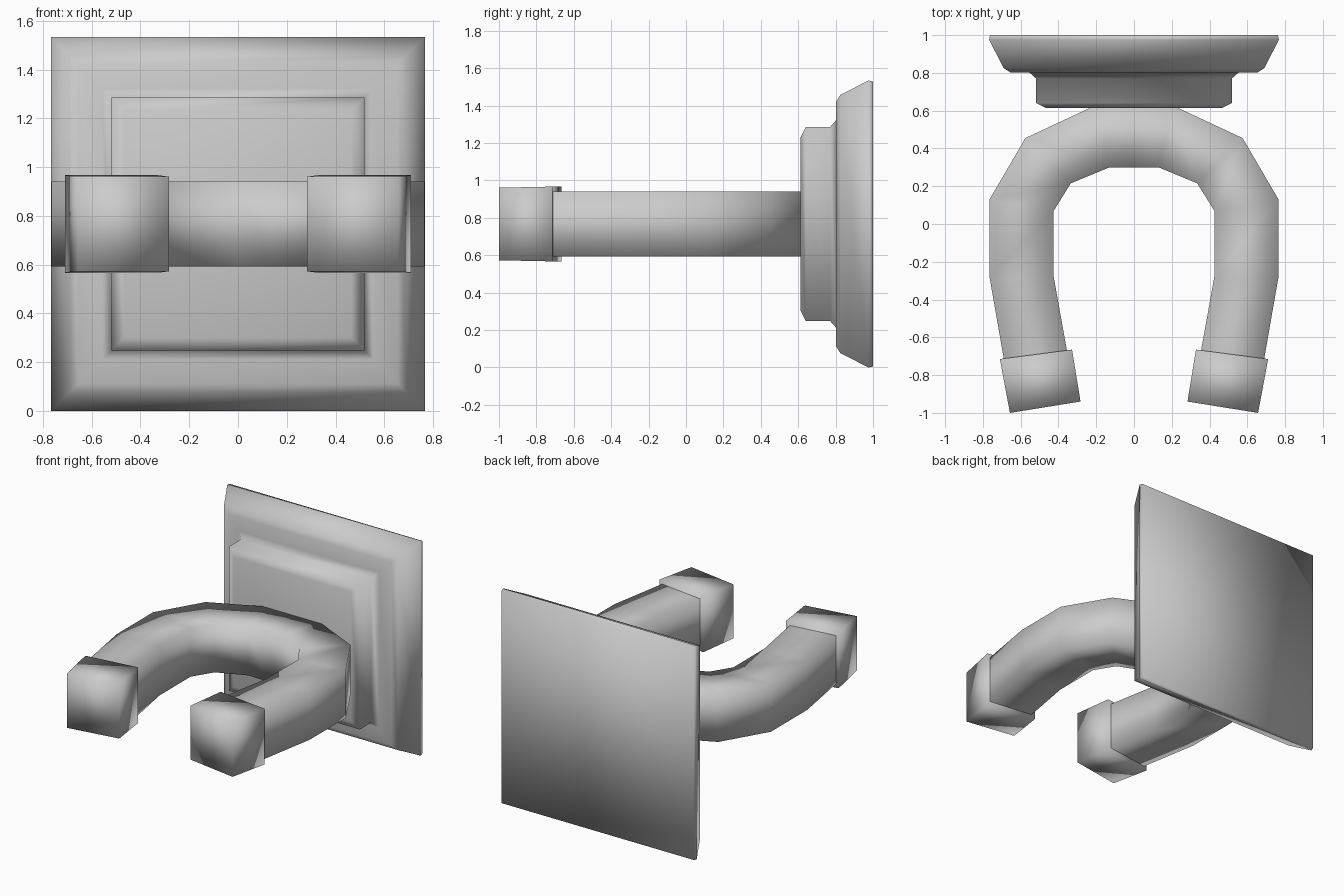
import bpy, bmesh

if "Cube" in bpy.data.objects:
    bpy.data.objects.remove(bpy.data.objects["Cube"])

CZ = 0.767  # height of the centre line


def loft(name, rings):
    """Skin four-sided rings into a closed, smooth-shaded solid."""
    bm = bmesh.new()
    vs = [[bm.verts.new(p) for p in r] for r in rings]
    for a, b in zip(vs, vs[1:]):
        for i in range(4):
            j = (i + 1) % 4
            bm.faces.new((a[i], a[j], b[j], b[i]))
    bm.faces.new(vs[0])
    bm.faces.new(vs[-1])
    bmesh.ops.recalc_face_normals(bm, faces=bm.faces)
    for f in bm.faces:
        f.smooth = True
    me = bpy.data.meshes.new(name)
    bm.to_mesh(me)
    bm.free()
    ob = bpy.data.objects.new(name, me)
    bpy.context.collection.objects.link(ob)
    return ob


def square(y, h):
    return [(-h, y, CZ - h), (h, y, CZ - h), (h, y, CZ + h), (-h, y, CZ + h)]


def section(outer, inner, h):
    (ox, oy), (ix, iy) = outer, inner
    return [(ox, oy, CZ - h), (ix, iy, CZ - h), (ix, iy, CZ + h), (ox, oy, CZ + h)]


# stepped wall plate: (y, half width)
plate = [(1.0, 0.762), (0.975, 0.767), (0.825, 0.69), (0.803, 0.655),
         (0.803, 0.555), (0.77, 0.518), (0.64, 0.518), (0.613, 0.465)]
loft("wall_plate", [square(y, h) for y, h in plate])

# horseshoe arm: outer and inner edge of the right half, tip to middle
outer = [(0.685, -0.74), (0.69, -0.71), (0.765, -0.28), (0.765, 0.13), (0.575, 0.455), (0.2, 0.63)]
inner = [(0.345, -0.73), (0.355, -0.67), (0.425, -0.28), (0.425, 0.07), (0.335, 0.215), (0.13, 0.30)]
half = list(zip(outer, inner))
path = half + [((0, 0.63), (0, 0.298))]
path += [((-o[0], o[1]), (-i[0], i[1])) for o, i in reversed(half)]
loft("horseshoe_arm", [section(o, i, 0.174) for o, i in path])

# square end collars
for side, s in (("left", -1), ("right", 1)):
    loft(side + "_collar", [
        section((s * 0.71, -0.715), (s * 0.328, -0.665), 0.2),
        section((s * 0.657, -1.0), (s * 0.283, -0.94), 0.194)])
